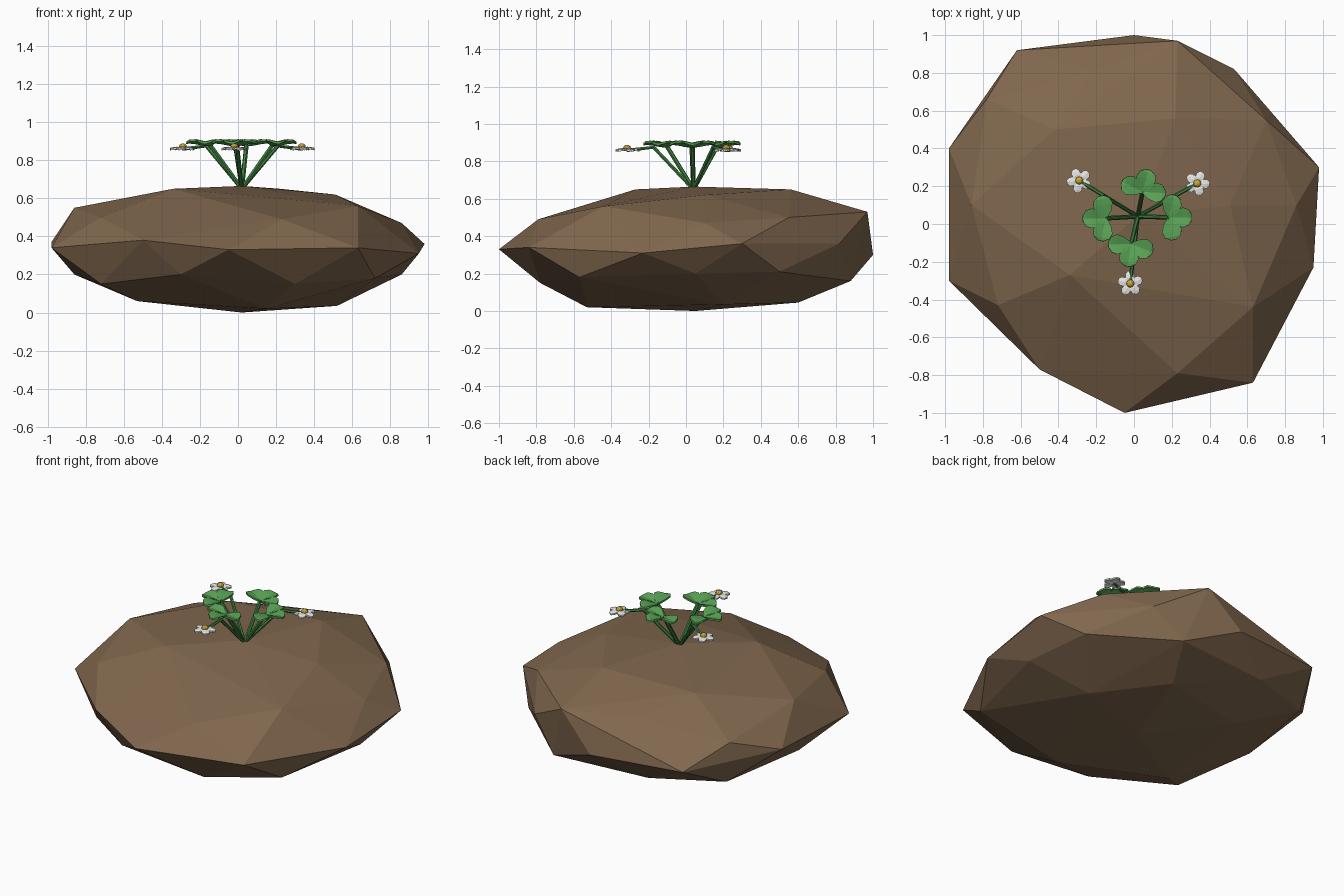
import bpy, bmesh, math
from mathutils import Vector, Matrix

if "Cube" in bpy.data.objects:
    bpy.data.objects.remove(bpy.data.objects["Cube"])


def mat(name, rgb):
    m = bpy.data.materials.new(name)
    m.diffuse_color = (*rgb, 1)
    m.use_nodes = True
    m.node_tree.nodes["Principled BSDF"].inputs["Base Color"].default_value = m.diffuse_color
    return m


BROWN = mat("soil brown", (0.215, 0.135, 0.075))
LEAF = mat("leaf green", (0.10, 0.36, 0.09))
STEM = mat("stem green", (0.05, 0.22, 0.05))
WHITE = mat("petal white", (0.85, 0.85, 0.83))
GOLD = mat("flower centre yellow", (0.60, 0.38, 0.04))


def finish(name, bm, material):
    bmesh.ops.recalc_face_normals(bm, faces=bm.faces)
    me = bpy.data.meshes.new(name)
    bm.to_mesh(me)
    bm.free()
    me.materials.append(material)
    ob = bpy.data.objects.new(name, me)
    bpy.context.collection.objects.link(ob)
    return ob


# soil clod: faceted hull, listed as rings from bottom to top
rings = [
    [(.02, .05, 0), (.52, .2, .035), (.15, -.53, .02), (-.53, -.3, .06), (-.4, .45, .06), (.2, .6, .045)],
    [(-.72, -.45, .15), (-.3, -.78, .2), (.3, -.78, .15), (.72, -.57, .18), (.86, .05, .2),
     (.8, .5, .21), (.35, .88, .16), (-.3, .82, .16), (-.75, .65, .19), (-.86, .05, .2)],
    [(-.98, .4, .37), (-.98, -.3, .34), (-.5, -.77, .38), (-.05, -1, .33), (.63, -.84, .34),
     (.95, -.23, .31), (.98, .3, .36), (.53, .82, .36), (0, 1, .3), (-.62, .92, .32)],
    [(.23, .97, .53), (.7, .55, .5), (-.78, .66, .46), (-.72, -.43, .5), (.23, -.79, .49),
     (.63, -.44, .56), (.86, .1, .47), (-.86, .1, .55), (-.22, .81, .53)],
    [(-.34, -.27, .65), (.51, .1, .62), (.22, .56, .65), (-.42, .5, .63), (.02, .04, .665)],
]
bm = bmesh.new()
for ring in rings:
    for p in ring:
        bm.verts.new(p)
res = bmesh.ops.convex_hull(bm, input=bm.verts)
loose = [v for v in bm.verts if not v.link_faces]
bmesh.ops.delete(bm, geom=loose, context='VERTS')
finish("soil_clod", bm, BROWN)

BASE = Vector((.02, .04, .65))


def tube(bm, pts, r, sides=6):
    # sweep a small polygon along a short path
    loops = []
    for i, p in enumerate(pts):
        d = (pts[min(i + 1, len(pts) - 1)] - pts[max(i - 1, 0)]).normalized()
        q = d.to_track_quat('Z', 'Y')
        loops.append([bm.verts.new(p + q @ Vector((r * math.cos(k * math.tau / sides),
                                                   r * math.sin(k * math.tau / sides), 0)))
                      for k in range(sides)])
    for a, b in zip(loops, loops[1:]):
        for k in range(sides):
            n = (k + 1) % sides
            bm.faces.new((a[k], a[n], b[n], b[k]))
    bm.faces.new(loops[0][::-1])
    bm.faces.new(loops[-1])


def blade(bm, origin, angle, rows, tilt, thick):
    # thin faceted blade; rows are (distance, half width, edge z, midrib z)
    m = Matrix.Translation(origin) @ Matrix.Rotation(angle, 4, 'Z') @ Matrix.Rotation(-tilt, 4, 'Y')
    sheets = []
    for dz in (0, -thick):
        sheets.append([[bm.verts.new(m @ Vector((x, s * w, (zm if s == 0 else ze) + dz)))
                        for s in (-1, 0, 1)] for x, w, ze, zm in rows])
    top, bot = sheets
    for i in range(len(rows) - 1):
        for j in (0, 1):
            for g in (top, bot):
                bm.faces.new((g[i][j], g[i + 1][j], g[i + 1][j + 1], g[i][j + 1]))
        for j in (0, 2):
            bm.faces.new((top[i][j], top[i + 1][j], bot[i + 1][j], bot[i][j]))
    for i in (0, -1):
        for j in (0, 1):
            bm.faces.new((top[i][j], top[i][j + 1], bot[i][j + 1], bot[i][j]))


# three-part leaves on straight stalks
leaf_rows = [(0, .008, 0, 0), (.035, .037, .012, 0), (.075, .053, .018, .004),
             (.105, .042, .014, .004), (.122, .014, .002, 0)]
leaves = [((.045, .17), 75), ((.185, .035), 0), ((-.015, -.105), -100), ((-.15, .03), 180)]
for n, ((x, y), deg) in enumerate(leaves, 1):
    tip = Vector((x, y, .885))
    bm = bmesh.new()
    tube(bm, [BASE, tip], .012)
    finish(f"leaf_stalk_{n}", bm, STEM)
    bm = bmesh.new()
    for off in (0, 78, -78):
        blade(bm, tip, math.radians(deg + off), leaf_rows, .10, .012)
    finish(f"leaf_{n}", bm, LEAF)

# flowers on bent stems
petal_rows = [(.008, .008, 0, .003), (.03, .023, .003, .006), (.052, .023, 0, .004), (.066, .010, -.003, 0)]
for n, (x, y) in enumerate([(-.29, .23), (.335, .215), (-.02, -.315)], 1):
    head = Vector((x, y, .865))
    bend = BASE.lerp(head, .6)
    bend.z = .875
    bm = bmesh.new()
    tube(bm, [BASE, bend, head - Vector((0, 0, .006))], .0105)
    finish(f"flower_stem_{n}", bm, STEM)
    bm = bmesh.new()
    for k in range(5):
        blade(bm, head, math.radians(18 + 72 * k + 25 * n), petal_rows, 0, .010)
    finish(f"flower_petals_{n}", bm, WHITE)
    bm = bmesh.new()
    bmesh.ops.create_icosphere(bm, subdivisions=2, radius=.021,
                               matrix=Matrix.Translation(head + Vector((0, 0, .007))) @ Matrix.Diagonal((1, 1, .8, 1)))
    finish(f"flower_centre_{n}", bm, GOLD)
